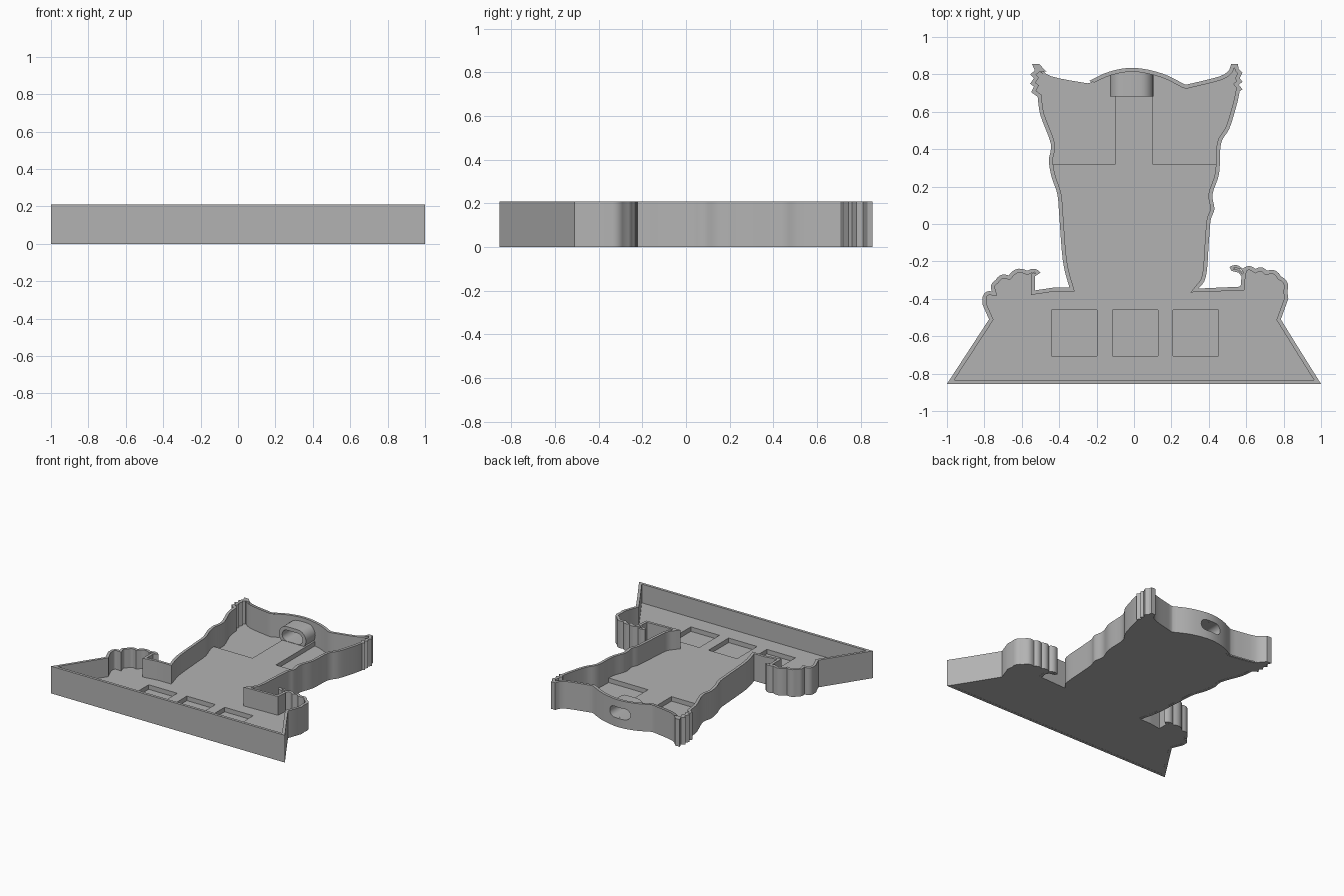
import bpy
import bmesh
import math
from mathutils import Vector

cube = bpy.data.objects.get("Cube")
if cube:
    bpy.data.objects.remove(cube, do_unlink=True)

HEIGHT, FLOOR, POCKET, WALL = 0.21, 0.065, 0.03, 0.021

grey = bpy.data.materials.new("plain grey")
grey.use_nodes = True
grey.diffuse_color = (0.45, 0.45, 0.45, 1)
grey.node_tree.nodes["Principled BSDF"].inputs["Base Color"].default_value = (0.45, 0.45, 0.45, 1)


def smooth(points, steps=4):
    """Flowing line through the points."""
    pts = [Vector(p) for p in points]
    ends = [pts[0]] + pts + [pts[-1]]
    out = []
    for a, b, c, d in zip(ends, ends[1:], ends[2:], ends[3:]):
        for i in range(steps):
            t = i / steps
            out.append((b * 2 + (c - a) * t + (a * 2 - b * 5 + c * 4 - d) * t ** 2
                        + (b * 3 - a - c * 3 + d) * t ** 3) / 2)
    return out + [pts[-1]]


def scallop(points, bulge=0.22):
    """Round knuckles bulging outward between the points."""
    pts = [Vector(p) for p in points]
    out = []
    for a, b in zip(pts, pts[1:]):
        d = b - a
        for i in range(5):
            t = i / 5
            out.append(a + d * t + Vector((d.y, -d.x)) * 4 * t * (1 - t) * bulge)
    return out + [pts[-1]]


def straight(points):
    return [Vector(p) for p in points]


def inset(loop, amount):
    """Parallel loop inside a counter-clockwise one."""
    out = []
    for i, p in enumerate(loop):
        u = (p - loop[i - 1]).normalized()
        v = (loop[(i + 1) % len(loop)] - p).normalized()
        n = Vector((-u.y - v.y, u.x + v.x)).normalized()
        out.append(p + n * amount / max(0.45, n.dot(Vector((-u.y, u.x)))))
    return out


def stadium(width, height, steps=12):
    r, c = height / 2, (width - height) / 2
    out = []
    for side, start in ((1, -math.pi / 2), (-1, math.pi / 2)):
        for i in range(steps + 1):
            a = start + math.pi * i / steps
            out.append(Vector((side * c + r * math.cos(a), r * math.sin(a))))
    return out


def rectangle(x0, y0, x1, y1):
    return straight([(x0, y0), (x1, y0), (x1, y1), (x0, y1)])


def slab(name, loops, low, high, upright=None):
    """Extrude loops; inner loops become holes. Upright slabs run along y."""
    curve = bpy.data.curves.new(name, "CURVE")
    curve.dimensions = "2D"
    curve.fill_mode = "BOTH"
    curve.extrude = (high - low) / 2
    for loop in loops:
        s = curve.splines.new("POLY")
        s.points.add(len(loop) - 1)
        for point, p in zip(s.points, loop):
            point.co = (p.x, p.y, 0, 1)
        s.use_cyclic_u = True
    obj = bpy.data.objects.new(name, curve)
    bpy.context.collection.objects.link(obj)
    mid = (low + high) / 2
    obj.location = (0, 0, mid)
    if upright:
        obj.location = (upright[0], mid, upright[1])
        obj.rotation_euler.x = math.pi / 2
    bpy.ops.object.select_all(action="DESELECT")
    obj.select_set(True)
    bpy.context.view_layer.objects.active = obj
    bpy.ops.object.convert(target="MESH")
    obj = bpy.context.object
    bm = bmesh.new()
    bm.from_mesh(obj.data)
    bmesh.ops.remove_doubles(bm, verts=bm.verts, dist=0.0001)
    bmesh.ops.recalc_face_normals(bm, faces=bm.faces)
    bm.to_mesh(obj.data)
    bm.free()
    obj.data.materials.clear()
    obj.data.materials.append(grey)
    return obj


# Silhouette, counter-clockwise from the front right corner
right_arm = smooth([(1, -.855), (.89, -.68), (.785, -.51)])
right_wrist = straight([(.825, -.4)])
right_hand = scallop([(.82, -.36), (.785, -.28), (.71, -.25), (.65, -.24), (.58, -.24), (.51, -.23)])
right_notch = straight([(.52, -.25), (.56, -.26), (.575, -.28), (.57, -.335)])
right_side = smooth([(.345, -.345), (.385, -.28), (.4, -.1), (.41, .02), (.43, .08), (.42, .16),
                     (.455, .27), (.465, .43), (.51, .51), (.55, .64), (.565, .71)])
right_ear = straight([(.58, .72), (.56, .745), (.58, .76), (.565, .78), (.58, .81),
                      (.56, .83), (.555, .855), (.52, .855)])
right_brow = smooth([(.51, .825), (.46, .79), (.28, .745)])
crown = smooth([(.27, .747), (.15, .805), (0, .835), (-.13, .815), (-.24, .765)])
left_brow = smooth([(-.25, .763), (-.44, .8), (-.505, .855)])
left_ear = straight([(-.545, .855), (-.53, .82), (-.555, .8), (-.535, .78), (-.555, .75),
                     (-.535, .735), (-.55, .705)])
left_side = smooth([(-.515, .68), (-.5, .58), (-.445, .43), (-.455, .34), (-.44, .25), (-.41, .16),
                    (-.4, .05), (-.38, -.2), (-.345, -.34)])
left_notch = smooth([(-.43, -.34), (-.53, -.355)]) + straight([(-.53, -.28)])
left_hand = scallop([(-.5, -.26), (-.57, -.25), (-.67, -.275), (-.74, -.3), (-.76, -.36), (-.81, -.39)])
left_arm = straight([(-.81, -.43), (-.775, -.51), (-1, -.855)])

outline = (right_arm + right_wrist + right_hand + right_notch + right_side + right_ear + right_brow
           + crown + left_brow + left_ear + left_side + left_notch + left_hand + left_arm)
middle = inset(outline, WALL / 2)

# Thin bottom plate, seen inside the recesses
base = slab("base_plate", [middle], 0.001, POCKET)

# Raised floor: trunk and centre strip, with three square pockets
trunk_y, strip_x = 0.32, 0.1
half = len(middle) // 2
lower = [p for p in middle if p.y < trunk_y]
split = next(i for i, p in enumerate(lower) if p.x < 0)
strip = straight([(.455, trunk_y), (strip_x, trunk_y), (strip_x, .81),
                  (-strip_x, .81), (-strip_x, trunk_y), (-.445, trunk_y)])
pockets = [rectangle(x - .122, -.705, x + .122, -.46) for x in (-.32, .007, .33)]
floor = slab("raised_floor", [lower[:split] + strip + lower[split:]] + pockets, POCKET - 0.005, FLOOR)

# Outer wall with the hanging slot cut through its back
wall = slab("outer_wall", [outline, inset(outline, WALL)], 0, HEIGHT)
slot = stadium(.175, .085)
centre = (-.013, .11)
cutter = slab("slot_cutter", [slot], .7, .95, centre)
cutter.hide_render = True
cut = wall.modifiers.new("slot", "BOOLEAN")
cut.operation = "DIFFERENCE"
cut.solver = "EXACT"
cut.object = cutter
bpy.context.view_layer.objects.active = wall
bpy.ops.object.modifier_apply(modifier=cut.name)
bpy.data.objects.remove(cutter, do_unlink=True)

# Rounded sleeve around the slot
sleeve = slab("slot_sleeve", [stadium(.232, .14), slot], .683, .813, centre)

for obj in (base, floor, wall, sleeve):
    bpy.ops.object.select_all(action="DESELECT")
    obj.select_set(True)
    bpy.context.view_layer.objects.active = obj
    bpy.ops.object.shade_smooth_by_angle(angle=math.radians(30))
